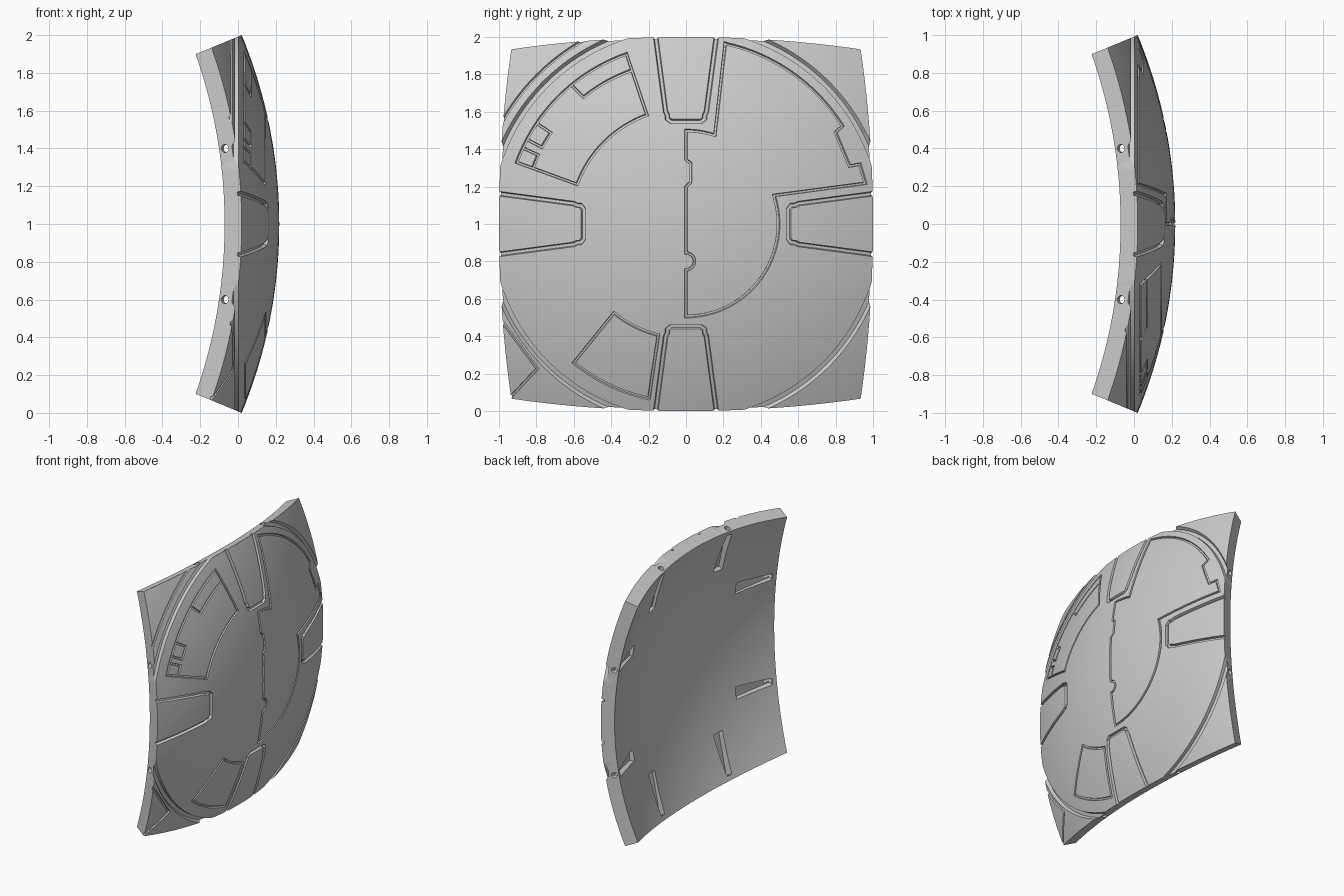
import bpy, bmesh
from math import radians, sin, cos, tan, hypot, ceil, sqrt, pi
from mathutils import Vector, Matrix

if "Cube" in bpy.data.objects:
    bpy.data.objects.remove(bpy.data.objects["Cube"], do_unlink=True)

HALF = radians(22.5)
R_OUT = 1 / sin(HALF)
R_IN = R_OUT - 0.098
CENTRE = Vector((0.2185 - R_OUT, 0, 1))

grey = bpy.data.materials.new("light_grey")
grey.use_nodes = True
grey.diffuse_color = (0.6, 0.6, 0.6, 1)
grey.node_tree.nodes["Principled BSDF"].inputs["Base Color"].default_value = (0.6, 0.6, 0.6, 1)


def make_object(name, bm):
    bmesh.ops.recalc_face_normals(bm, faces=bm.faces)
    mesh = bpy.data.meshes.new(name)
    bm.to_mesh(mesh)
    bm.free()
    obj = bpy.data.objects.new(name, mesh)
    obj.data.materials.append(grey)
    bpy.context.scene.collection.objects.link(obj)
    return obj


# Curved square shell: a spherical patch with radial sides
def make_shell(n=60):
    bm = bmesh.new()
    layers = []
    steps = [tan(-HALF + 2 * HALF * i / n) for i in range(n + 1)]
    for radius in (R_OUT, R_IN):
        layers.append([[bm.verts.new(CENTRE + Vector((1, a, b)).normalized() * radius)
                        for b in steps] for a in steps])
    for g in layers:
        for i in range(n):
            for j in range(n):
                bm.faces.new((g[i][j], g[i + 1][j], g[i + 1][j + 1], g[i][j + 1]))
    o, s = layers
    for i in range(n):
        for k in (0, n):
            bm.faces.new((o[i][k], o[i + 1][k], s[i + 1][k], s[i][k]))
            bm.faces.new((o[k][i], o[k][i + 1], s[k][i + 1], s[k][i]))
    return make_object("curved_panel", bm)


def arc(radius, start, end, centre=(0, 0)):
    n = max(4, ceil(abs(end - start) / 2 * max(radius, 0.2)))
    angles = [radians(start + (end - start) * i / n) for i in range(n + 1)]
    return [(centre[0] + radius * cos(a), centre[1] + radius * sin(a)) for a in angles]


def resample(pts, closed, step=0.05):
    out = []
    ends = pts[1:] + (pts[:1] if closed else [])
    for (a, b), (c, d) in zip(pts, ends):
        length = hypot(c - a, d - b)
        n = ceil(length / step)
        if length > 1e-4:
            out += [(a + (c - a) * i / n, b + (d - b) * i / n) for i in range(n)]
    return out if closed else out + [pts[-1]]


# Tapered groove cutter that follows a path drawn on the dome
def groove(pts, closed=False, width=0.014, depth=0.012, taper=0.7):
    pts = [Vector(p) for p in resample(pts, closed)]
    n = len(pts)
    bm = bmesh.new()
    rings = []
    for i, p in enumerate(pts):
        before = pts[i - 1] if closed or i else p
        after = pts[(i + 1) % n] if closed or i < n - 1 else p
        t1, t2 = (p - before).normalized(), (after - p).normalized()
        t = (t1 + t2).normalized()
        side = Vector((-t.y, t.x))
        miter = 1 / max(0.5, t.dot(t2 if t2.length else t1))
        ring = []
        for sign, scale, radius in ((1, 1.35, R_OUT + 0.01), (1, taper, R_OUT - depth),
                                    (-1, taper, R_OUT - depth), (-1, 1.35, R_OUT + 0.01)):
            q = p + side * (sign * scale * miter * width / 2)
            d = Vector((sqrt(R_OUT ** 2 - q.length_squared), q.x, q.y)).normalized()
            ring.append(bm.verts.new(CENTRE + d * radius))
        rings.append(ring)
    for i in range(n if closed else n - 1):
        a, b = rings[i], rings[(i + 1) % n]
        for k in range(4):
            bm.faces.new((a[k], a[(k + 1) % 4], b[(k + 1) % 4], b[k]))
    if not closed:
        bm.faces.new(rings[0])
        bm.faces.new(rings[-1])
    return make_object("groove_cutter", bm)


def turn(pts, quarter):
    a = quarter * pi / 2
    return [(x * cos(a) - y * sin(a), x * sin(a) + y * cos(a)) for x, y in pts]


# Bolt hole from the rim and the wedge pocket it opens into
def bolt_cutters(quarter, offset):
    inward = Vector((sin(HALF), -cos(HALF), 0))
    up = Vector((cos(HALF), sin(HALF), 0))
    across = Vector((0, 0, 1))
    base = Vector((2.325, 0.963, offset))
    spin = Matrix.Translation(CENTRE) @ Matrix.Rotation(quarter * pi / 2, 4, "X")

    bm = bmesh.new()
    for dist, half, floor in ((0.035, 0.024, 0.015), (0.35, 0.045, -0.03)):
        for s, h in ((-1, -0.2), (1, -0.2), (1, floor), (-1, floor)):
            bm.verts.new(spin @ (base + inward * dist + across * s * half + up * h))
    bmesh.ops.convex_hull(bm, input=bm.verts)
    pocket = make_object("pocket_cutter", bm)

    bm = bmesh.new()
    frame = Matrix((across, up, inward)).transposed().to_4x4()
    place = spin @ Matrix.Translation(base + inward * 0.02) @ frame
    bmesh.ops.create_cone(bm, cap_ends=True, segments=20, radius1=0.021, radius2=0.021,
                          depth=0.12, matrix=place)
    return [pocket, make_object("bolt_hole_cutter", bm)]


panel = make_shell()
cutters = []

# Edge hatches, ring channel and bolt pockets, repeated on each side
half_hatch = [(1.06, 0.17), (0.6, 0.109), (0.585, 0.1), (0.565, 0.1), (0.55, 0.08)]
hatch = half_hatch + [(x, -y) for x, y in reversed(half_hatch)]
for q in range(4):
    cutters.append(groove(turn(hatch, q), width=0.022, depth=0.02))
    cutters.append(groove(turn(arc(1.06, 12, 78), q), width=0.034, depth=0.024))
    for offset in (-0.4, 0.4):
        cutters += bolt_cutters(q, offset)

# Large stepped half-disc seam
seam = arc(0.5, 90, 72) + [(0.21, 0.967)] + arc(0.988, 77, 32)
seam += [(0.80, 0.49), (0.875, 0.31), (0.93, 0.32), (0.96, 0.218)]
seam += arc(0.495, 18, -90)
seam += arc(0.045, -90, 90, (0, -0.2))
seam += [(0, 0.2), (0.025, 0.223), (0.025, 0.325), (0, 0.345)]
cutters.append(groove(seam, closed=True))

# Upper fan panel with its bar and two small tabs
cutters.append(groove(arc(0.964, 109.3, 160) + arc(0.62, 160, 109.7), closed=True))
cutters.append(groove(arc(0.873, 109.4, 129) + [(-0.61, 0.74)]))
for a, b in ((146, 152), (155, 160)):
    ends = arc(0.962, a, b)
    cutters.append(groove([ends[0]] + arc(0.873, a, b) + [ends[-1]]))

# Lower fan panel
cutters.append(groove(arc(0.613, 231, 256) + arc(0.954, 258, 231), closed=True))

# Corner seams
cutters.append(groove(arc(1.125, 118, 152)))
cutters.append(groove([(-1.03, -0.46), (-0.795, -0.773), (-0.98, -0.97)]))

# Carve the shell
bpy.context.view_layer.objects.active = panel
for cutter in cutters:
    mod = panel.modifiers.new("carve", "BOOLEAN")
    mod.operation = "DIFFERENCE"
    mod.solver = "EXACT"
    mod.object = cutter
    bpy.ops.object.modifier_apply(modifier=mod.name)
    bpy.data.objects.remove(cutter, do_unlink=True)

bpy.ops.object.select_all(action="DESELECT")
panel.select_set(True)
bpy.ops.object.shade_smooth_by_angle(angle=radians(25))
